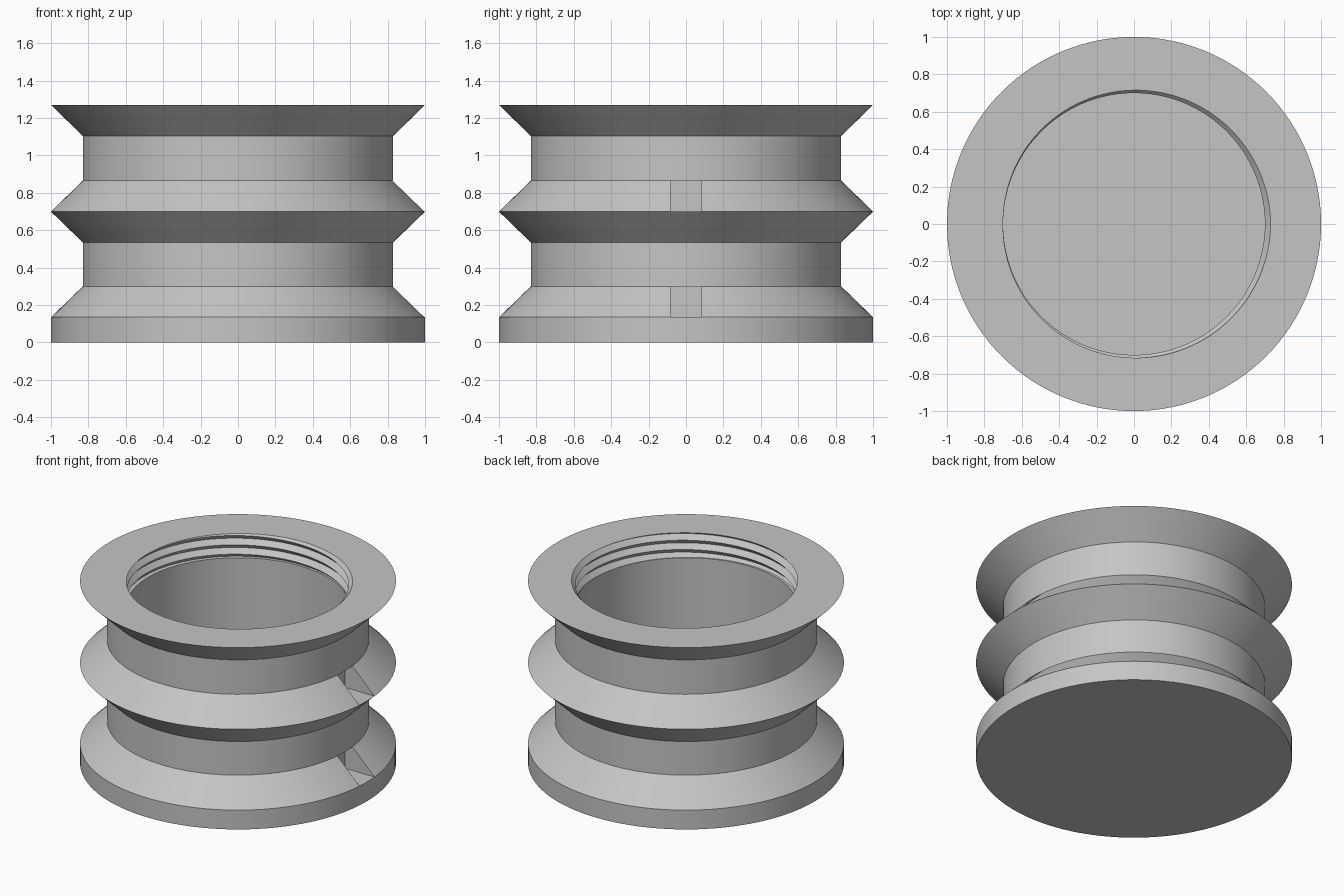
import bpy, bmesh, math

cube = bpy.data.objects.get("Cube")
if cube:
    bpy.data.objects.remove(cube, do_unlink=True)

SEGMENTS = 128
TOP, LEDGE, FLOOR = 1.27, 1.105, 0.135      # rim, end of thread, cup floor
BORE, DEPTH, PITCH = 0.70, 0.031, 0.065     # threaded bore
RIM, NECK = 1.0, 0.83                       # outer radii
SLOPE = 0.165                               # height of each conical flank
LOWER, UPPER = 0.135, 0.70                  # heights of the ridge edges

grey = bpy.data.materials.new("plain grey")
grey.use_nodes = True
colour = (0.56, 0.56, 0.56, 1)
grey.diffuse_color = colour
grey.node_tree.nodes["Principled BSDF"].inputs["Base Color"].default_value = colour


def make_object(name, bm):
    mesh = bpy.data.meshes.new(name)
    bm.to_mesh(mesh)
    bm.free()
    obj = bpy.data.objects.new(name, mesh)
    bpy.context.collection.objects.link(obj)
    mesh.materials.append(grey)
    return obj


def thread_points(turn):
    """Crests and roots of the right-hand thread at one angle, top to bottom."""
    points = []
    for k in range(10):
        z = TOP + PITCH * (turn - k / 2)
        z = min(TOP, max(LEDGE, z))
        phase = ((z - TOP) / PITCH - turn) % 1
        points.append((BORE + DEPTH * (1 - abs(2 * phase - 1)), z))
    return points


# Outside of the body: base, two ridges, two necks and a flared rim
outside = [(0, 0), (RIM, 0), (RIM, LOWER), (NECK, LOWER + SLOPE),
           (NECK, UPPER - SLOPE), (RIM, UPPER), (NECK, UPPER + SLOPE),
           (NECK, TOP - SLOPE), (RIM, TOP)]
# Inside of the cup below the thread
inside = [(BORE, LEDGE), (BORE, FLOOR), (0, FLOOR)]

bm = bmesh.new()
columns = []
for i in range(SEGMENTS + 1):
    turn = i / SEGMENTS
    angle = math.pi + math.tau * turn
    profile = outside + thread_points(turn) + inside
    columns.append([bm.verts.new((r * math.cos(angle), r * math.sin(angle), z))
                    for r, z in profile])
for a, b in zip(columns, columns[1:]):
    for j in range(len(a) - 1):
        bm.faces.new((a[j], b[j], b[j + 1], a[j + 1]))
bmesh.ops.remove_doubles(bm, verts=bm.verts, dist=1e-5)
bmesh.ops.dissolve_degenerate(bm, edges=bm.edges, dist=1e-6)
bmesh.ops.recalc_face_normals(bm, faces=bm.faces)
body = make_object("threaded_cup", bm)

# Key slots cut into the top of each ridge
for name, z in (("lower_slot_cutter", LOWER), ("upper_slot_cutter", UPPER)):
    bm = bmesh.new()
    bmesh.ops.create_cube(bm, size=1)
    bmesh.ops.scale(bm, vec=(0.4, 0.166, SLOPE), verts=bm.verts)
    bmesh.ops.translate(bm, vec=(0.97, 0, z + SLOPE / 2), verts=bm.verts)
    cutter = make_object(name, bm)
    cutter.hide_render = True
    cut = body.modifiers.new(name, 'BOOLEAN')
    cut.operation = 'DIFFERENCE'
    cut.solver = 'EXACT'
    cut.object = cutter
    bpy.context.view_layer.objects.active = body
    bpy.ops.object.modifier_apply(modifier=cut.name)
    bpy.data.objects.remove(cutter, do_unlink=True)

bpy.ops.object.select_all(action='DESELECT')
body.select_set(True)
bpy.context.view_layer.objects.active = body
bpy.ops.object.shade_smooth_by_angle(angle=math.radians(25))
